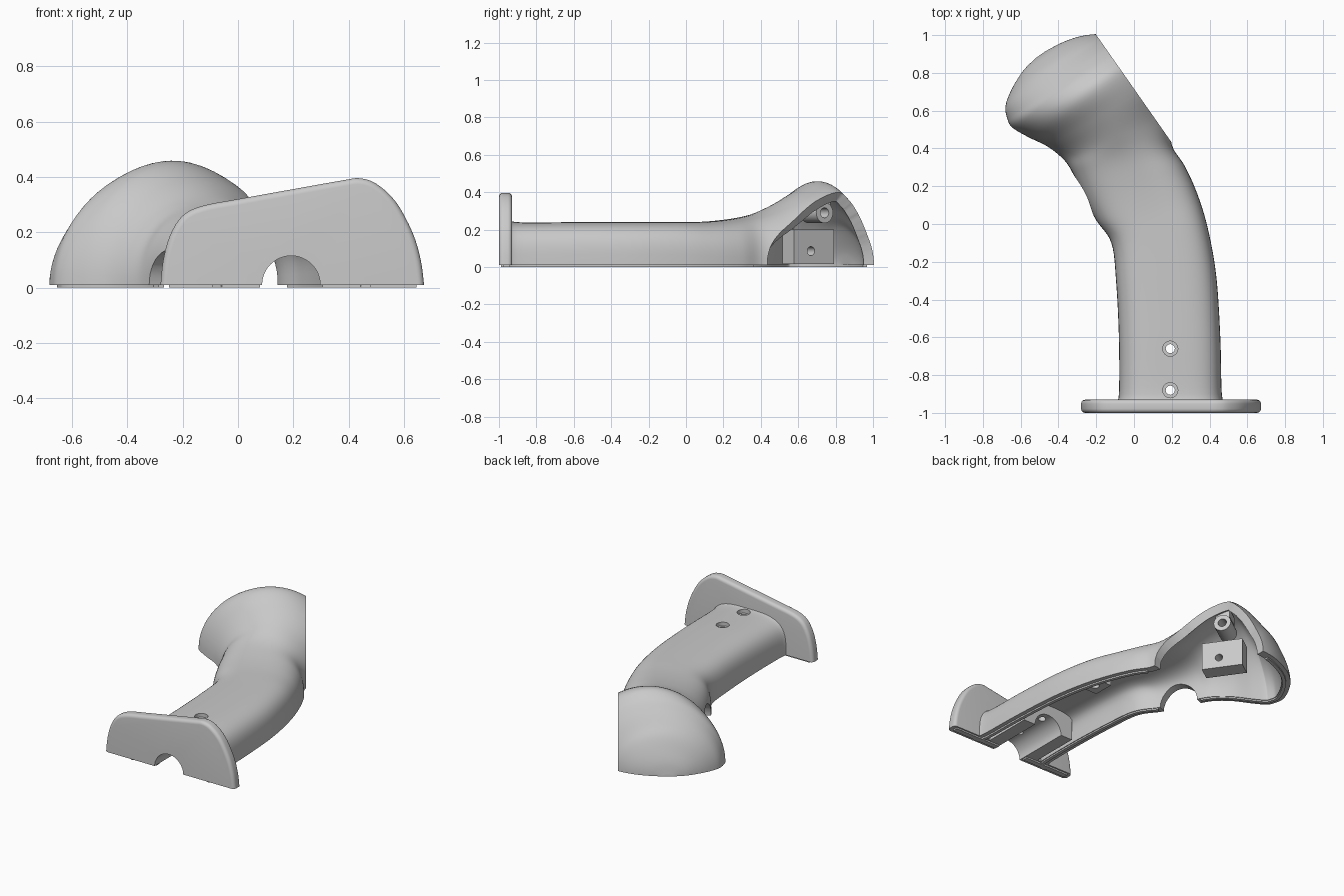
import bpy, bmesh, math
from mathutils import Vector, Matrix

cube = bpy.data.objects.get("Cube")
if cube:
    bpy.data.objects.remove(cube, do_unlink=True)

grey = bpy.data.materials.new("matte_grey")
grey.use_nodes = True
grey.diffuse_color = (0.59, 0.59, 0.59, 1)
grey.node_tree.nodes["Principled BSDF"].inputs["Base Color"].default_value = grey.diffuse_color

# Head frame: N points out of the open face, T runs along it
ANGLE = math.atan2(0.575, 0.82)
N = Vector((math.cos(ANGLE), math.sin(ANGLE), 0))
T = Vector((-N.y, N.x, 0))
FACE, BASE, WALL = 0.411, 0.01, 0.055
NOTCH = Vector((-0.265, 0.15, BASE))
PARTS = []


def make(name, bm, part=True):
    bmesh.ops.recalc_face_normals(bm, faces=bm.faces)
    if bm.calc_volume(signed=True) < 0:
        bmesh.ops.reverse_faces(bm, faces=bm.faces)
    mesh = bpy.data.meshes.new(name)
    bm.to_mesh(mesh)
    bm.free()
    mesh.materials.append(grey)
    obj = bpy.data.objects.new(name, mesh)
    bpy.context.collection.objects.link(obj)
    if part:
        PARTS.append(obj)
    return obj


def baked(obj):
    bpy.context.view_layer.update()
    graph = bpy.context.evaluated_depsgraph_get()
    return bpy.data.meshes.new_from_object(obj.evaluated_get(graph))


def volume(mesh):
    bm = bmesh.new()
    bm.from_mesh(mesh)
    size = abs(bm.calc_volume(signed=True))
    bm.free()
    return size


def cut(target, cutter):
    """Subtract the cutter, accepting the first solver with a sound result."""
    before = volume(target.data)
    mod = target.modifiers.new("cut", "BOOLEAN")
    mod.operation, mod.object = "DIFFERENCE", cutter
    for solver in ("MANIFOLD", "EXACT", "FLOAT"):
        mod.solver = solver
        mesh = baked(target)
        if 0.5 * before < volume(mesh) < 0.9999 * before:
            target.data = mesh
            break
    target.modifiers.clear()
    bpy.data.objects.remove(cutter, do_unlink=True)


def box(name, low, high, in_head=False):
    low, high = Vector(low), Vector(high)
    bm = bmesh.new()
    bmesh.ops.create_cube(bm, size=1)
    bmesh.ops.scale(bm, vec=high - low, verts=bm.verts)
    bmesh.ops.translate(bm, vec=(low + high) / 2, verts=bm.verts)
    if in_head:
        bm.transform(Matrix.Rotation(ANGLE, 4, "Z"))
    return make(name, bm)


def rod(name, start, end, radius, part=False):
    start, end = Vector(start), Vector(end)
    bm = bmesh.new()
    bmesh.ops.create_cone(bm, cap_ends=True, segments=32, radius1=radius,
                          radius2=radius, depth=(end - start).length)
    turn = (end - start).to_track_quat("Z", "Y").to_matrix().to_4x4()
    bm.transform(Matrix.Translation((start + end) / 2) @ turn)
    return make(name, bm, part)


def prism(outline, y0, y1):
    bm = bmesh.new()
    front, back = ([bm.verts.new((x, y, z)) for x, z in outline] for y in (y0, y1))
    bm.faces.new(front)
    bm.faces.new(back)
    for i in range(len(front)):
        j = i - 1
        bm.faces.new((front[j], front[i], back[i], back[j]))
    bm.normal_update()
    bmesh.ops.recalc_face_normals(bm, faces=bm.faces)
    return bm


def head(s, u, z=0):
    return N * s + T * u + Vector((0, 0, z))


def smooth_path(points, steps):
    out = []
    for i in range(len(points) - 1):
        a, b = points[max(i - 1, 0)], points[i]
        c, d = points[i + 1], points[min(i + 2, len(points) - 1)]
        for k in range(steps):
            t = k / steps
            out.append([q + (r - p) * t / 2 + (p - 2.5 * q + 2 * r - s / 2) * t * t
                        + (1.5 * (q - r) + (s - p) / 2) * t ** 3
                        for p, q, r, s in zip(a, b, c, d)])
    return out + [list(points[-1])]


# Handle stations: edge x, y, other edge x, y, height, squareness
STATIONS = [(-0.10, -0.94, 0.485, -0.94, 0.26, 3.5), (-0.08, -0.90, 0.465, -0.90, 0.24, 3.5),
            (-0.08, -0.60, 0.457, -0.60, 0.24, 3.5), (-0.095, -0.30, 0.435, -0.27, 0.24, 3.5),
            (-0.12, -0.10, 0.39, -0.02, 0.24, 3.4), (-0.20, 0.02, 0.335, 0.16, 0.242, 3.1),
            (-0.27, 0.15, 0.27, 0.305, 0.255, 2.8), (-0.33, 0.28, 0.20, 0.42, 0.28, 2.5)]
SLICE_ROW = 6 * (len(STATIONS) - 1)
# Head stations: depth and position along the face for each edge, height
for s1, u1, s2, u2, h in [
        (-0.11, 0.50, 0.49, 0.36, 0.328), (-0.14, 0.60, 0.60, 0.54, 0.402),
        (-0.195, 0.70, 0.62, 0.70, 0.458), (-0.235, 0.79, 0.60, 0.77, 0.43),
        (-0.228, 0.845, 0.55, 0.835, 0.37), (-0.20, 0.90, 0.47, 0.895, 0.30),
        (-0.14, 0.945, 0.41, 0.94, 0.24), (-0.07, 0.98, 0.33, 0.98, 0.16),
        (0.0, 1.005, 0.24, 1.005, 0.09), (0.08, 1.018, 0.14, 1.018, 0.02)]:
    a, b = head(s1, u1), head(s2, u2)
    STATIONS.append((a.x, a.y, b.x, b.y, h, 1.97))
ROWS = smooth_path(STATIONS, 6)

# Grip skin: lofted arches, sliced flat at the open face, then thickened inward
bm = bmesh.new()
rings = []
for ax, ay, bx, by, h, e in ROWS:
    a, b = Vector((ax, ay, BASE)), Vector((bx, by, BASE))
    ring = []
    for k in range(37):
        c, s = math.cos(math.pi * k / 36), max(math.sin(math.pi * k / 36), 0)
        across = math.copysign(abs(c) ** (2 / e), c) / 2
        rise = Vector((0, 0, (h - BASE) * s ** (2 / e)))
        ring.append(bm.verts.new((a + b) / 2 + (b - a) * across + rise))
    rings.append(ring)
for r, q in zip(rings, rings[1:]):
    for k in range(len(r) - 1):
        bm.faces.new((r[k], r[k + 1], q[k + 1], q[k]))
bm.faces.new(rings[-1])
bmesh.ops.bisect_plane(bm, geom=bm.verts[:] + bm.edges[:] + bm.faces[:],
                       plane_co=N * FACE, plane_no=N, clear_outer=True)
bmesh.ops.remove_doubles(bm, verts=bm.verts, dist=0.0005)
grip = make("grip_shell", bm)
solid = grip.modifiers.new("wall", "SOLIDIFY")
solid.thickness, solid.offset = WALL, -1
thick = baked(grip)
grip.modifiers.clear()
grip.data = thick
for v in thick.vertices:
    v.co.z = max(v.co.z, BASE)

# End flange with rounded rim and an arched rod opening
outline = smooth_path([(-0.28, BASE), (-0.27, 0.1), (-0.245, 0.19), (-0.2, 0.26),
                       (-0.13, 0.295), (0.0, 0.32), (0.2, 0.356), (0.38, 0.388),
                       (0.44, 0.395), (0.5, 0.375), (0.57, 0.31), (0.63, 0.2),
                       (0.66, 0.1), (0.672, BASE)], 4)
arch = [(0.192 + 0.105 * math.cos(math.pi * k / 24),
         BASE + 0.105 * math.sin(math.pi * k / 24)) for k in range(25)]
bm = prism(outline + arch, -1, -0.93)


def on_rim(edge):
    p, q = (v.co for v in edge.verts)
    m = (p + q) / 2
    return (abs(p.y - q.y) < 1e-4 and max(p.z, q.z) > BASE + 1e-4
            and math.hypot(m.x - 0.192, m.z - BASE) > 0.11)


bmesh.ops.bevel(bm, geom=[e for e in bm.edges if on_rim(e)], offset=0.022,
                offset_type="OFFSET", segments=5, profile=0.5, affect="EDGES")
make("end_flange", bm)
for low, high in ((-0.25, 0.08), (0.305, 0.645)):
    box("flange_lip", (low, -0.975, 0), (high, -0.94, 0.015))

# Rod sleeve filling the front of the handle
sleeve = make("rod_sleeve", prism([(0.0, BASE), (0.0, 0.17), (0.03, 0.2), (0.355, 0.2),
                                   (0.385, 0.17), (0.385, BASE)] + arch, -0.95, -0.6))


# Narrow locating lip under the wall, broken at the trigger opening
def add_lip(path):
    bm = bmesh.new()
    last = None
    for i in range(len(path) - 1):
        p = path[i]
        if (p - NOTCH).length < 0.14:
            last = None
            continue
        t = (path[i + 1] - path[max(i - 1, 0)]).normalized()
        inward = Vector((t.y, -t.x, 0))
        quad = [bm.verts.new(p + inward * w + Vector((0, 0, z)))
                for w, z in ((0.028, 0), (0.05, 0), (0.05, -BASE), (0.028, -BASE))]
        if last:
            for k in range(4):
                bm.faces.new((last[k - 1], last[k], quad[k], quad[k - 1]))
        else:
            bm.faces.new(quad)
        last = quad
    bm.faces.new(last)
    make("base_lip", bm)


inner = [Vector((r[0], r[1], BASE)) for r in ROWS]
outer = [Vector((r[2], r[3], BASE)) for r in ROWS]
tip = [p for p in outer[SLICE_ROW + 24:] if p.dot(N) < FACE - 0.04]
add_lip(inner + tip[::-1])
add_lip(outer[SLICE_ROW - 2::-1])

# Trigger opening in the inner edge
out = Vector((-0.9, -0.43, 0))
cut(grip, rod("trigger_cut", NOTCH + out * 0.25, NOTCH - out * 0.16, 0.125))

# Inner mounts: lug, switch block, handle boss, each with a screw hole
box("lug", (0.22, 0.615, 0.33), (0.34, 0.705, 0.385), True)
lug_end = rod("lug_end", head(0.2, 0.66, 0.29), head(0.35, 0.66, 0.29), 0.055, True)
block = box("switch_block", (0.17, 0.51, 0.015), (0.28, 0.77, 0.2), True)
boss = box("handle_boss", (0.12, -0.22, 0.125), (0.26, -0.08, 0.21))
cut(lug_end, rod("lug_hole", head(0.1, 0.66, 0.29), head(0.45, 0.66, 0.29), 0.027))
cut(block, rod("block_hole", head(0.1, 0.62, 0.085), head(0.38, 0.62, 0.085), 0.024))
cut(boss, rod("boss_hole", (0.19, -0.15, 0.0), (0.19, -0.15, 0.17), 0.026))

# Countersunk screw holes through the top of the handle
for y in (-0.66, -0.88):
    for part in (grip, sleeve):
        cut(part, rod("screw_hole", (0.192, y, -0.1), (0.192, y, 0.4), 0.024))
    cut(grip, rod("screw_head", (0.192, y, 0.215), (0.192, y, 0.4), 0.04))

bpy.ops.object.select_all(action="DESELECT")
for obj in PARTS:
    obj.select_set(True)
bpy.context.view_layer.objects.active = grip
bpy.ops.object.shade_smooth_by_angle(angle=math.radians(32))
